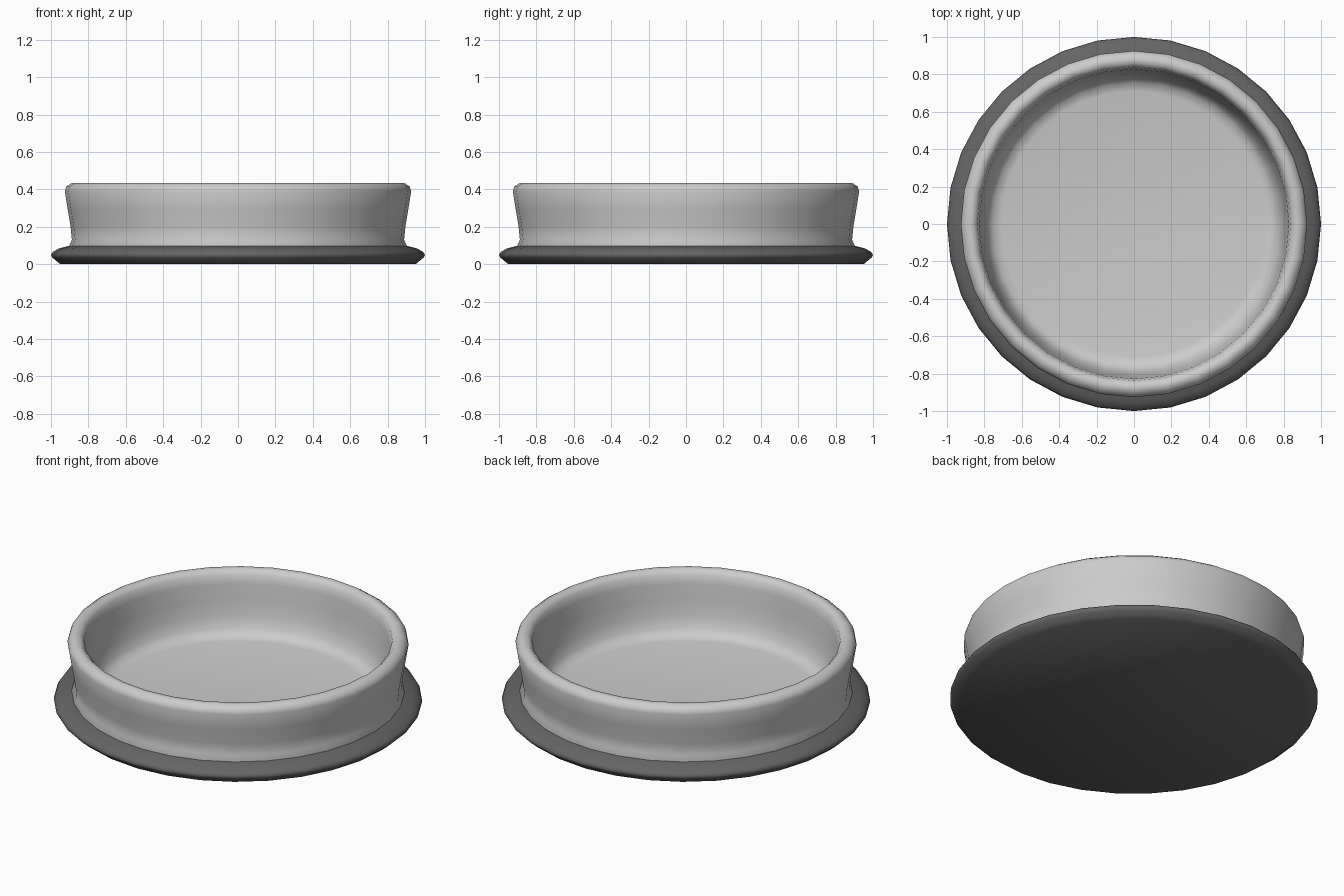
import bpy, bmesh
from math import cos, sin, tau, radians

if "Cube" in bpy.data.objects:
    bpy.data.objects.remove(bpy.data.objects["Cube"])

SEGMENTS = 32


def lathe(name, profile, caps, angle):
    """Revolve (radius, z) points around z; caps lists the rings to fill (0 / -1)."""
    bm = bmesh.new()
    rings = [[bm.verts.new((r * cos(tau * i / SEGMENTS), r * sin(tau * i / SEGMENTS), z))
              for i in range(SEGMENTS)] for r, z in profile]
    for a, b in zip(rings, rings[1:]):
        for i in range(SEGMENTS):
            j = (i + 1) % SEGMENTS
            bm.faces.new((a[i], a[j], b[j], b[i]))
    for c in caps:
        bm.faces.new(rings[c])
    bmesh.ops.recalc_face_normals(bm, faces=bm.faces[:])
    mesh = bpy.data.meshes.new(name)
    bm.to_mesh(mesh)
    bm.free()
    obj = bpy.data.objects.new(name, mesh)
    bpy.context.collection.objects.link(obj)
    bpy.ops.object.select_all(action='DESELECT')
    obj.select_set(True)
    bpy.context.view_layer.objects.active = obj
    bpy.ops.object.shade_smooth_by_angle(angle=radians(angle))
    return obj


# Hollow dish: flared outer wall, rounded rim, sloping inner wall and flat floor
lathe("dish", [
    (0.89, 0.055), (0.905, 0.095), (0.888, 0.13), (0.895, 0.2), (0.91, 0.29),
    (0.926, 0.39), (0.918, 0.415), (0.888, 0.435), (0.86, 0.433), (0.838, 0.41),
    (0.828, 0.36), (0.82, 0.27), (0.805, 0.18), (0.785, 0.115), (0.755, 0.08),
    (0.71, 0.07)], caps=[0, -1], angle=60)

# Dark rubber foot: rounded edge with a flat underside
foot = lathe("rubber_foot", [
    (0.95, 0.008), (0.97, 0.017), (0.992, 0.035), (1.0, 0.05), (0.99, 0.066),
    (0.955, 0.085), (0.895, 0.1), (0.88, 0.06)], caps=[0], angle=60)
# Underside is lowered to rest on the ground
for v in foot.data.vertices:
    if v.co.z < 0.01:
        v.co.z = 0.0

rubber = bpy.data.materials.new("dark_rubber")
rubber.diffuse_color = (0.13, 0.13, 0.13, 1)
rubber.use_nodes = True
rubber.node_tree.nodes["Principled BSDF"].inputs["Base Color"].default_value = rubber.diffuse_color
foot.data.materials.append(rubber)
